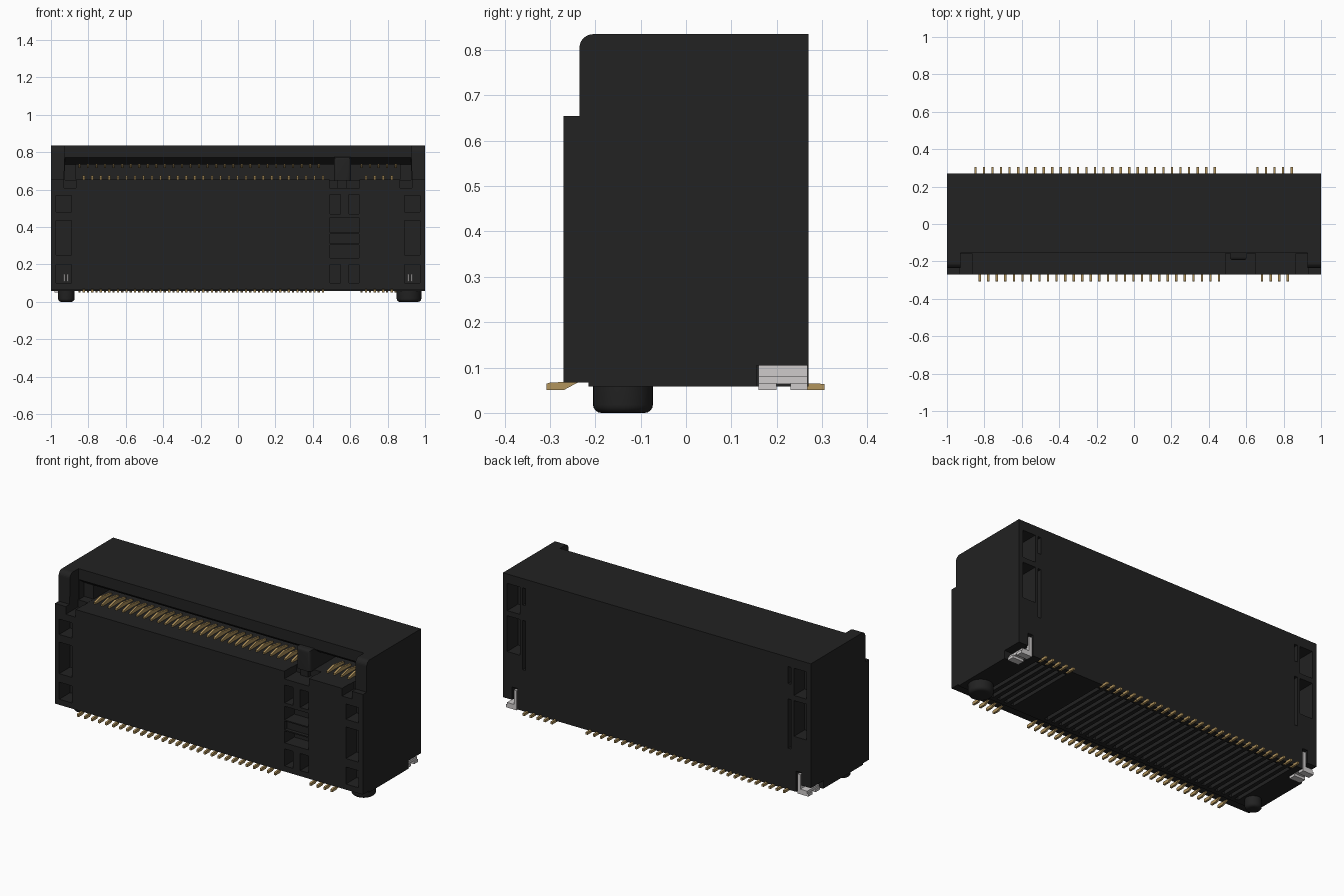
import bpy, bmesh, math
from mathutils import Matrix, Vector

if "Cube" in bpy.data.objects:
    bpy.data.objects.remove(bpy.data.objects["Cube"])


def material(name, rgb):
    m = bpy.data.materials.new(name)
    m.diffuse_color = (*rgb, 1)
    m.use_nodes = True
    m.node_tree.nodes["Principled BSDF"].inputs["Base Color"].default_value = m.diffuse_color
    return m


BLACK = material("black plastic", (0.016, 0.016, 0.016))
GOLD = material("gold contact", (0.45, 0.30, 0.11))
STEEL = material("tinned steel", (0.62, 0.60, 0.60))


def box(bm, x0, x1, y0, y1, z0, z1):
    size = (abs(x1 - x0), abs(y1 - y0), abs(z1 - z0), 1)
    mid = Vector(((x0 + x1) / 2, (y0 + y1) / 2, (z0 + z1) / 2))
    bmesh.ops.create_cube(bm, size=1, matrix=Matrix.Translation(mid) @ Matrix.Diagonal(size))


def prism(bm, profile, x0, x1):
    """Extrude a (y, z) profile along x."""
    a = [bm.verts.new((x0, y, z)) for y, z in profile]
    b = [bm.verts.new((x1, y, z)) for y, z in profile]
    n = len(profile)
    bm.faces.new(a)
    bm.faces.new(b[::-1])
    for i in range(n):
        bm.faces.new((a[i], b[i], b[(i + 1) % n], a[(i + 1) % n]))


def finish(bm, name, mat, smooth=False):
    bmesh.ops.recalc_face_normals(bm, faces=bm.faces[:])
    me = bpy.data.meshes.new(name)
    bm.to_mesh(me)
    bm.free()
    ob = bpy.data.objects.new(name, me)
    bpy.context.collection.objects.link(ob)
    me.materials.append(mat)
    if smooth:
        bpy.ops.object.select_all(action='DESELECT')
        ob.select_set(True)
        bpy.context.view_layer.objects.active = ob
        bpy.ops.object.shade_smooth_by_angle(angle=math.radians(35))
    return ob


def cut(target, bm):
    cutter = finish(bm, "cutter", BLACK)
    cutter.hide_render = True
    mod = target.modifiers.new("cut", 'BOOLEAN')
    mod.operation, mod.solver, mod.object = 'DIFFERENCE', 'EXACT', cutter
    mod.use_self = True
    bpy.context.view_layer.objects.active = target
    bpy.ops.object.modifier_apply(modifier=mod.name)
    bpy.data.objects.remove(cutter)


PITCH = 0.0457
front_x = [-0.825 + PITCH * i for i in range(29)] + [0.685 + PITCH * i for i in range(4)]
back_x = [-0.848 + PITCH * i for i in range(29)] + [0.66 + PITCH * i for i in range(5)]

# Housing: side profile with stepped front and rounded top corner
R = 0.03
arc = [(-0.235 + R - R * math.cos(t), 0.835 - R + R * math.sin(t))
       for t in (math.radians(15 * i) for i in range(7))]
bm = bmesh.new()
prism(bm, [(0.27, 0.058), (-0.215, 0.058), (-0.215, 0.067), (-0.27, 0.067),
           (-0.27, 0.655), (-0.235, 0.655)] + arc + [(0.27, 0.835)], -1, 1)
housing = finish(bm, "housing", BLACK)

# Front opening between the ears
bm = bmesh.new()
box(bm, -0.927, 0.927, -0.3, -0.155, 0.655, 0.9)
cut(housing, bm)

# Card slot with sloped lead-in
bm = bmesh.new()
prism(bm, [(-0.17, 0.653), (-0.17, 0.782), (-0.105, 0.735), (-0.105, 0.653)], -0.925, 0.925)
cut(housing, bm)
bm = bmesh.new()
box(bm, -0.865, 0.865, -0.2, 0.12, 0.652, 0.735)
cut(housing, bm)

# Ledge notches, pockets on front and back, clip recesses
bm = bmesh.new()
box(bm, 0.49, 0.65, -0.3, -0.158, 0.61, 0.7)
for s in (-1, 1):
    box(bm, s * 0.865, s * 0.929, -0.3, -0.158, 0.61, 0.7)
    for z0, z1 in ((0.48, 0.57), (0.25, 0.435), (0.10, 0.20)):
        box(bm, s * 0.89, s * 0.972, -0.3, -0.17, z0, z1)
    for z0, z1 in ((0.62, 0.78), (0.38, 0.59)):
        box(bm, s * 0.89, s * 0.972, 0.17, 0.3, z0, z1)
    for z0, z1 in ((0.68, 0.78), (0.30, 0.59)):
        box(bm, s * 0.852, s * 0.872, 0.2, 0.3, z0, z1)
    box(bm, s * 0.905, s * 1.1, 0.155, 0.3, 0.0, 0.105)
    box(bm, s * 0.905, s * 0.94, 0.245, 0.3, 0.09, 0.18)
for x0, x1 in ((0.492, 0.547), (0.593, 0.646)):
    for z0, z1 in ((0.47, 0.575), (0.10, 0.20)):
        box(bm, x0, x1, -0.3, -0.18, z0, z1)
for z0, z1 in ((0.235, 0.305), (0.37, 0.45)):
    box(bm, 0.492, 0.646, -0.3, -0.18, z0, z1)
box(bm, 0.492, 0.646, -0.3, -0.25, 0.312, 0.363)
cut(housing, bm)

# Underside grooves
bm = bmesh.new()
for x in back_x:
    box(bm, x - 0.011, x + 0.011, -0.19, 0.23, 0.03, 0.08)
cut(housing, bm)

# Key post dividing the card slot
bm = bmesh.new()
box(bm, 0.512, 0.604, -0.193, 0.119, 0.65, 0.775)
edges = [e for e in bm.edges if all(v.co.y < -0.1 for v in e.verts) and
         not all(v.co.z < 0.7 for v in e.verts)]
bmesh.ops.bevel(bm, geom=edges, offset=0.018, segments=4, affect='EDGES', profile=0.5)
box(bm, 0.533, 0.582, -0.18, -0.1, 0.6, 0.66)
finish(bm, "key_post", BLACK, True)

# Solder feet
bm = bmesh.new()
for x in front_x:
    prism(bm, [(-0.308, 0.05), (-0.27, 0.05), (-0.235, 0.069), (-0.30, 0.067), (-0.308, 0.064)],
          x - 0.006, x + 0.006)
finish(bm, "front_solder_feet", GOLD)
bm = bmesh.new()
for x in back_x:
    prism(bm, [(0.305, 0.05), (0.25, 0.05), (0.235, 0.066), (0.305, 0.064)], x - 0.006, x + 0.006)
finish(bm, "back_solder_feet", GOLD)

# Spring contacts inside the slot
bm = bmesh.new()
for x in front_x:
    prism(bm, [(-0.15, 0.650), (-0.15, 0.662), (-0.09, 0.677), (0.0, 0.662), (0.0, 0.650)],
          x - 0.006, x + 0.006)
finish(bm, "lower_contacts", GOLD)
bm = bmesh.new()
for x in back_x:
    prism(bm, [(0.0, 0.737), (0.0, 0.728), (0.05, 0.715), (0.119, 0.728), (0.119, 0.737)],
          x - 0.006, x + 0.006)
finish(bm, "upper_contacts", GOLD)

# Locating pegs with rounded ends
for name, x, r in (("small_peg", -0.918, 0.044), ("large_peg", 0.914, 0.066)):
    bm = bmesh.new()
    bmesh.ops.create_cone(bm, cap_ends=True, segments=32, radius1=r, radius2=r, depth=0.08,
                          matrix=Matrix.Translation((x, -0.139, 0.04)))
    rim = [e for e in bm.edges if all(v.co.z < 0.01 for v in e.verts)]
    bmesh.ops.bevel(bm, geom=rim, offset=0.018, segments=4, affect='EDGES', profile=0.5)
    finish(bm, name, BLACK, True)

# Metal hold-down clips with two feet each, and their front tines
for name, s in (("left_clip", -1), ("right_clip", 1)):
    bm = bmesh.new()
    box(bm, s * 0.912, s * 0.93, 0.16, 0.268, 0.065, 0.104)
    box(bm, s * 0.912, s * 0.93, 0.25, 0.268, 0.10, 0.165)
    box(bm, s * 0.912, s * 0.975, 0.16, 0.268, 0.064, 0.08)
    for y0, y1 in ((0.16, 0.20), (0.23, 0.268)):
        box(bm, s * 0.912, s * 0.982, y0, y1, 0.05, 0.066)
    for x in (0.91, 0.93):
        box(bm, s * (x - 0.004), s * (x + 0.004), -0.18, -0.165, 0.11, 0.15)
    finish(bm, name, STEEL)
